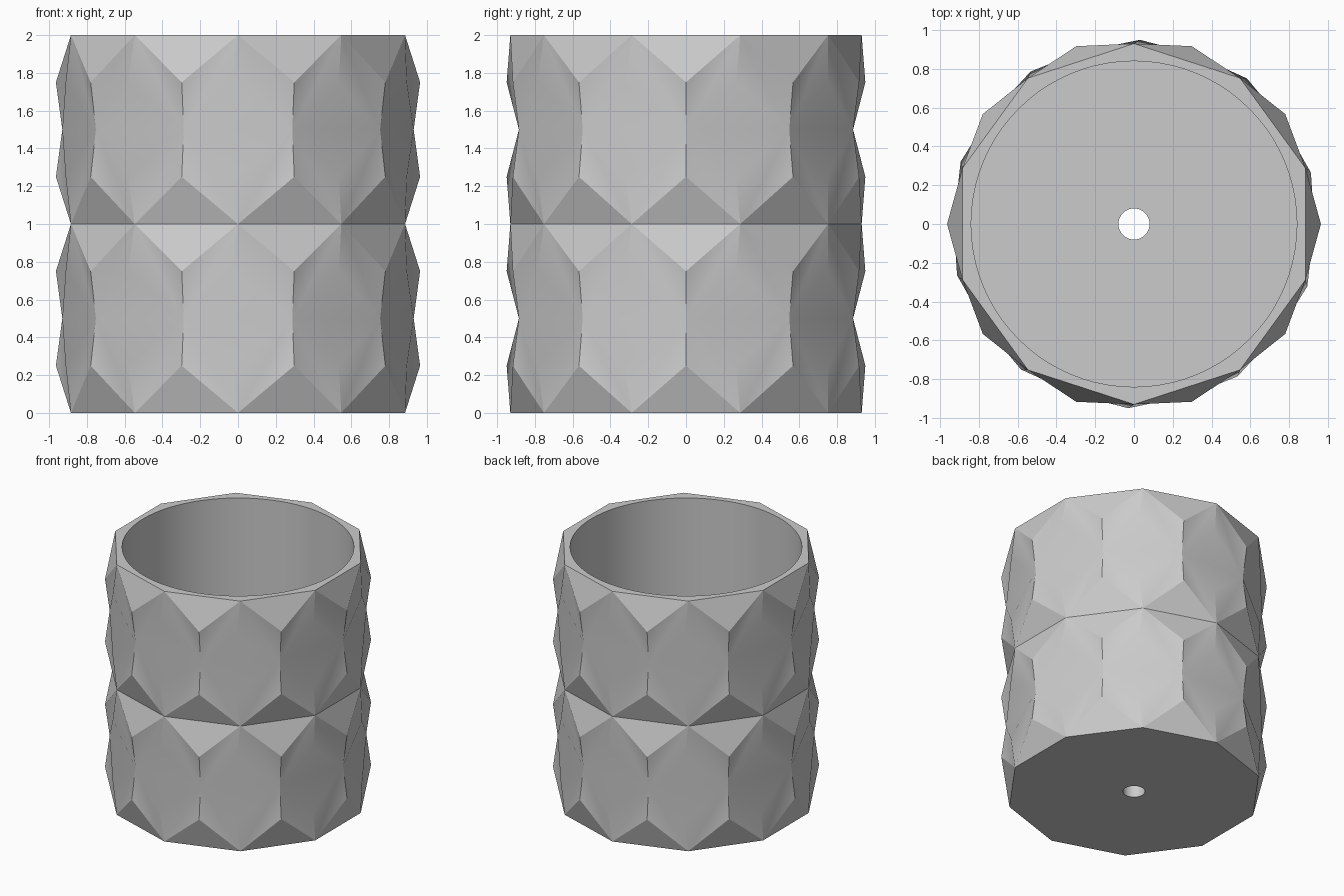
import bpy, bmesh, math

if "Cube" in bpy.data.objects:
    bpy.data.objects.remove(bpy.data.objects["Cube"])

SIDES = 10
RING_R = 0.93        # radius of the zigzag ring corners
INNER_R = 0.84       # radius of the cavity
HOLE_R = 0.08        # radius of the drain hole
FLOOR_Z = 0.10       # thickness of the floor
SEG = 80             # segments of the round parts
STEP = 2 * math.pi / SIDES
FRONT = -math.pi / 2

bm = bmesh.new()


def point(r, a, z):
    return bm.verts.new((r * math.cos(a), r * math.sin(a), z))


def circle(r, z, n=SEG, shift=0.0):
    return [point(r, FRONT + shift + 2 * math.pi * i / n, z) for i in range(n)]


def bridge(lower, upper):
    n = len(lower)
    for i in range(n):
        j = (i + 1) % n
        bm.faces.new((lower[i], lower[j], upper[j], upper[i]))


def fan_ring(outer, inner):
    """Flat ring joining a coarse outline to a finer round opening."""
    n, k = len(outer), len(inner) // len(outer)
    for i in range(n):
        arc = [inner[(i * k + s) % len(inner)] for s in range(k + 1)]
        h = k // 2
        a, b = outer[i], outer[(i + 1) % n]
        for s in range(k):
            bm.faces.new((a if s < h else b, arc[s + 1], arc[s]))
        bm.faces.new((a, b, arc[h]))


# zigzag rings, every second one turned by half a side
rings = [circle(RING_R, 0.5 * k, SIDES, STEP / 2 * (k % 2)) for k in range(5)]


def stud(a, b, c, angle, z, raised):
    """Triangle of the wall drawn out into a low pyramid."""
    r, turn = (0.964, 0.0) if raised else (0.95, math.radians(-1.8))
    p = point(r, angle + turn, z)
    for u, v in ((a, b), (b, c), (c, a)):
        bm.faces.new((u, v, p))


# faceted outer wall
for k in range(4):
    even, odd = (rings[k], rings[k + 1]) if k % 2 == 0 else (rings[k + 1], rings[k])
    z = 0.5 * k + 0.25
    for i in range(SIDES):
        j = (i + 1) % SIDES
        a = FRONT + STEP * i
        stud(even[i], even[j], odd[i], a + STEP / 2, z, True)
        stud(odd[i], odd[j], even[j], a + STEP, z, False)

# rim, cavity, floor, drain hole and underside
cav_top, cav_low = circle(INNER_R, 2.0), circle(INNER_R, FLOOR_Z)
hole_top, hole_low = circle(HOLE_R, FLOOR_Z), circle(HOLE_R, 0.0)
fan_ring(rings[4], cav_top)
bridge(cav_top, cav_low)
bridge(cav_low, hole_top)
bridge(hole_top, hole_low)
fan_ring(rings[0], hole_low)

bmesh.ops.recalc_face_normals(bm, faces=bm.faces)
mesh = bpy.data.meshes.new("planter_pot")
bm.to_mesh(mesh)
bm.free()

grey = bpy.data.materials.new("plain grey")
grey.diffuse_color = (0.6, 0.6, 0.6, 1)
grey.use_nodes = True
grey.node_tree.nodes["Principled BSDF"].inputs["Base Color"].default_value = grey.diffuse_color
mesh.materials.append(grey)

pot = bpy.data.objects.new("planter_pot", mesh)
bpy.context.collection.objects.link(pot)
bpy.context.view_layer.objects.active = pot
pot.select_set(True)
bpy.ops.object.shade_smooth_by_angle(angle=math.radians(30))
